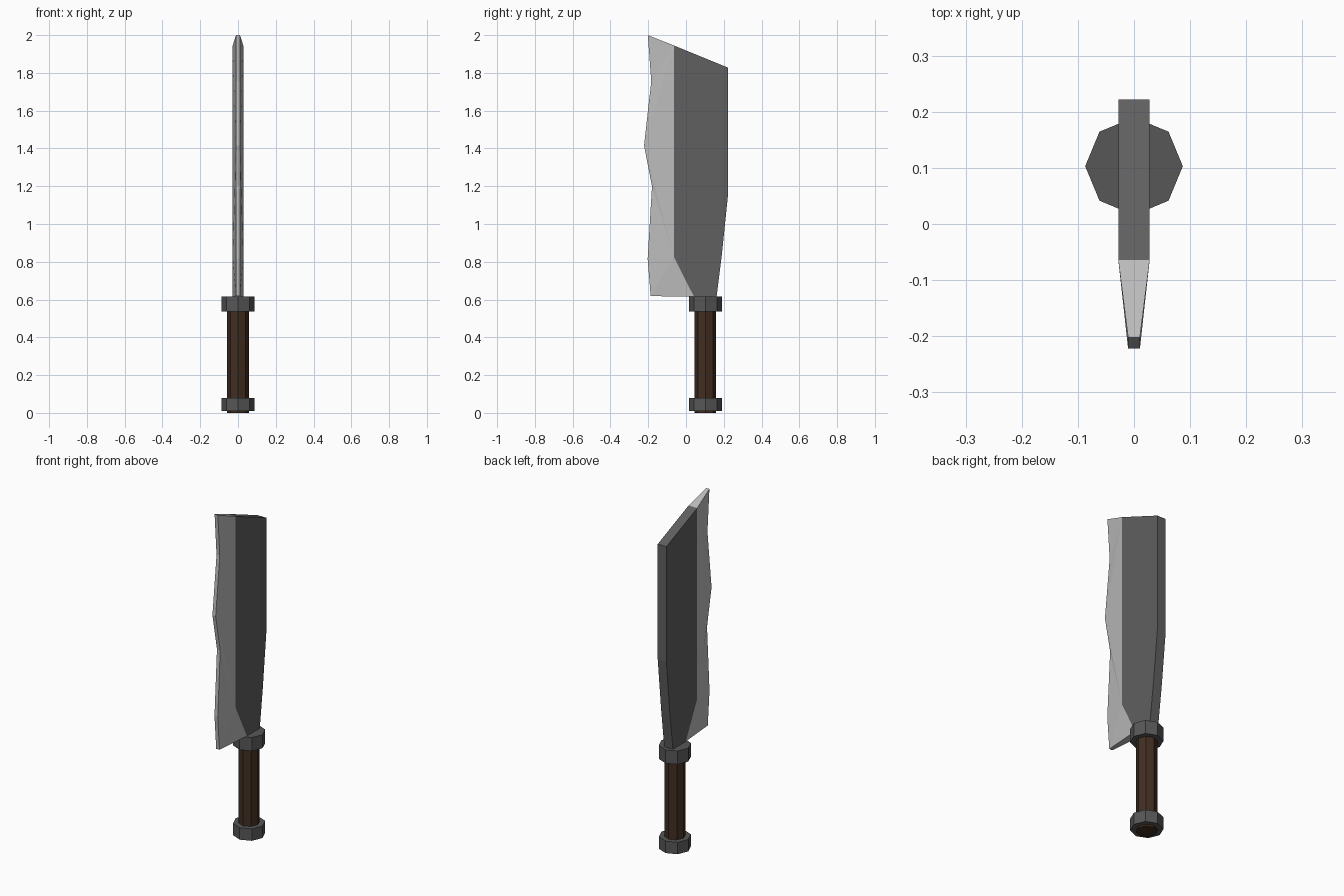
import bpy, bmesh, math

if "Cube" in bpy.data.objects:
    bpy.data.objects.remove(bpy.data.objects["Cube"])

def material(name, rgb):
    m = bpy.data.materials.new(name)
    m.diffuse_color = (*rgb, 1)
    m.use_nodes = True
    m.node_tree.nodes["Principled BSDF"].inputs["Base Color"].default_value = m.diffuse_color
    return m

STEEL = material("dark steel", (0.115, 0.115, 0.115))
EDGE = material("sharpened steel", (0.5, 0.5, 0.5))
IRON = material("fitting iron", (0.095, 0.095, 0.095))
WOOD = material("dark wood", (0.052, 0.027, 0.015))
GRIP_Y = 0.103

def octagon(name, radius, z0, z1, mat):
    bpy.ops.mesh.primitive_cylinder_add(vertices=8, radius=radius, depth=z1 - z0,
                                        location=(0, GRIP_Y, (z0 + z1) / 2))
    ob = bpy.context.object
    ob.name = name
    ob.data.materials.append(mat)

# Handle and its two collars
octagon("handle", 0.057, 0.0, 0.614, WOOD)
octagon("guard", 0.087, 0.537, 0.616, IRON)
octagon("pommel", 0.087, 0.01, 0.08, IRON)

# Blade outlines as (y, z), all from top to bottom
spine = [(0.222, 1.828), (0.222, 1.15), (0.19, 0.84), (0.162, 0.616)]
ridge = [(-0.064, 1.945), (-0.064, 0.825), (0.042, 0.616)]
edge = [(-0.202, 2.0), (-0.184, 1.755), (-0.222, 1.415),
        (-0.18, 1.20), (-0.203, 0.815), (-0.187, 0.618)]

bm = bmesh.new()

def both_sides(points, half):
    return [[bm.verts.new((s * half, y, z)) for y, z in points] for s in (1, -1)]

S, R, E = both_sides(spine, 0.028), both_sides(ridge, 0.028), both_sides(edge, 0.0105)

def face(verts, mat):
    bm.faces.new(verts).material_index = mat

# Flat cheeks and the fanned bevels, on both sides
for s, r, e in zip(S, R, E):
    face(s + r[::-1], 0)
    for i in range(5):
        face([r[0] if i < 2 else r[1], e[i], e[i + 1]], 1)
    face([r[0], e[2], r[1]], 1)
    face([r[1], e[5], r[2]], 1)

# Strips joining the sides: spine, cutting edge, top and bottom
def strip(a, b, mat):
    for i in range(len(a) - 1):
        face([a[i], a[i + 1], b[i + 1], b[i]], mat)

strip(S[0], S[1], 0)
strip(E[0], E[1], 1)
for k in (0, -1):
    strip([S[0][k], R[0][k]], [S[1][k], R[1][k]], 0)
    strip([R[0][k], E[0][k]], [R[1][k], E[1][k]], 1)

bmesh.ops.recalc_face_normals(bm, faces=bm.faces)
mesh = bpy.data.meshes.new("blade")
bm.to_mesh(mesh)
bm.free()
mesh.materials.append(STEEL)
mesh.materials.append(EDGE)
bpy.context.collection.objects.link(bpy.data.objects.new("blade", mesh))
